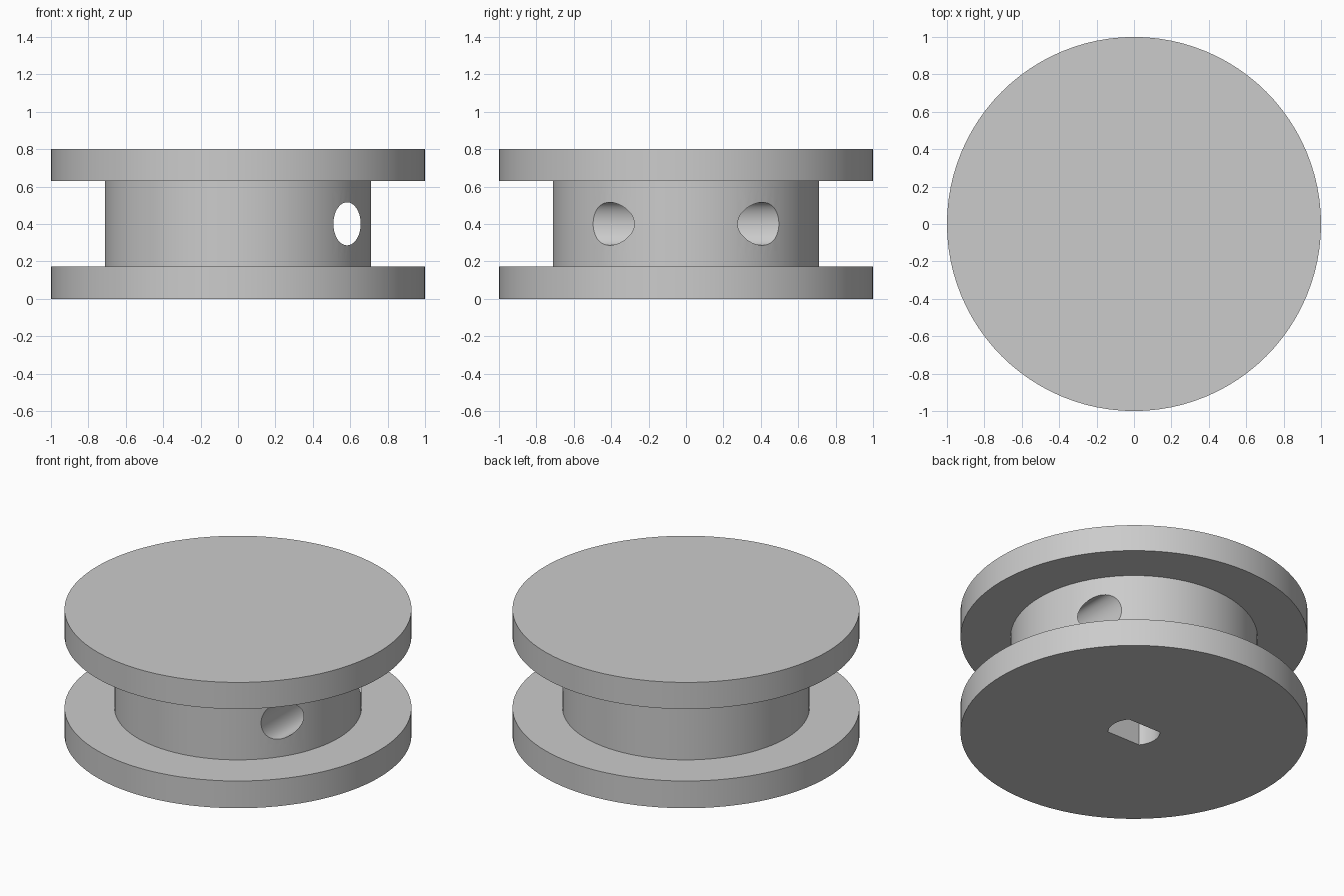
import bpy, bmesh, math

default = bpy.data.objects.get("Cube")
if default:
    bpy.data.objects.remove(default, do_unlink=True)

SEGMENTS = 96

grey = bpy.data.materials.new("plain grey")
grey.use_nodes = True
colour = (0.6, 0.6, 0.6, 1)
grey.diffuse_color = colour
grey.node_tree.nodes["Principled BSDF"].inputs["Base Color"].default_value = colour


def add_object(name, bm):
    bmesh.ops.recalc_face_normals(bm, faces=bm.faces)
    mesh = bpy.data.meshes.new(name)
    bm.to_mesh(mesh)
    bm.free()
    mesh.materials.append(grey)
    obj = bpy.data.objects.new(name, mesh)
    bpy.context.collection.objects.link(obj)
    return obj


def lathe(name, profile):
    """Revolve a (radius, height) profile that starts and ends on the axis."""
    bm = bmesh.new()
    verts = [bm.verts.new((r, 0, z)) for r, z in profile]
    edges = [bm.edges.new(pair) for pair in zip(verts, verts[1:])]
    bmesh.ops.spin(bm, geom=verts + edges, cent=(0, 0, 0), axis=(0, 0, 1),
                   angle=math.tau, steps=SEGMENTS)
    bmesh.ops.remove_doubles(bm, verts=bm.verts, dist=1e-4)
    return add_object(name, bm)


def prism(name, outline, offset):
    """Extrude a closed 3D outline by an offset."""
    bm = bmesh.new()
    face = bm.faces.new([bm.verts.new(p) for p in outline])
    top = bmesh.ops.extrude_face_region(bm, geom=[face], use_keep_orig=True)["geom"]
    bmesh.ops.translate(bm, vec=offset,
                        verts=[v for v in top if isinstance(v, bmesh.types.BMVert)])
    return add_object(name, bm)


def cut(target, cutter):
    cutter.hide_render = True
    mod = target.modifiers.new(cutter.name, "BOOLEAN")
    mod.operation = "DIFFERENCE"
    mod.solver = "EXACT"
    mod.object = cutter
    bpy.context.view_layer.objects.active = target
    bpy.ops.object.modifier_apply(modifier=mod.name)
    bpy.data.objects.remove(cutter, do_unlink=True)


# Spool: two wide flanges joined by a narrower core
flange, core = 1.0, 0.712
low, high, top = 0.173, 0.631, 0.8
spool = lathe("spool", [(0, 0), (flange, 0), (flange, low), (core, low),
                        (core, high), (flange, high), (flange, top), (0, top)])

angles = [math.tau * i / 64 for i in range(64)]

# Oval cord hole running front to back through one side of the core
cut(spool, prism("cord_hole_cutter",
                 [(0.583 + 0.073 * math.cos(a), -0.9, 0.401 + 0.115 * math.sin(a))
                  for a in angles], (0, 1.8, 0)))

# Shaft socket in the base: a round bore with two flats
radius, flat = 0.15, 0.094
limit = math.asin(flat / radius)
arc = [limit * (i / 8 - 1) for i in range(17)]
outline = [(radius * math.cos(a + turn), radius * math.sin(a + turn), -0.1)
           for turn in (0, math.pi) for a in arc]
cut(spool, prism("shaft_socket_cutter", outline, (0, 0, 0.6)))

# Smooth round walls with crisp rims
bpy.ops.object.select_all(action="DESELECT")
spool.select_set(True)
bpy.context.view_layer.objects.active = spool
bpy.ops.object.shade_smooth_by_angle(angle=math.radians(30))
